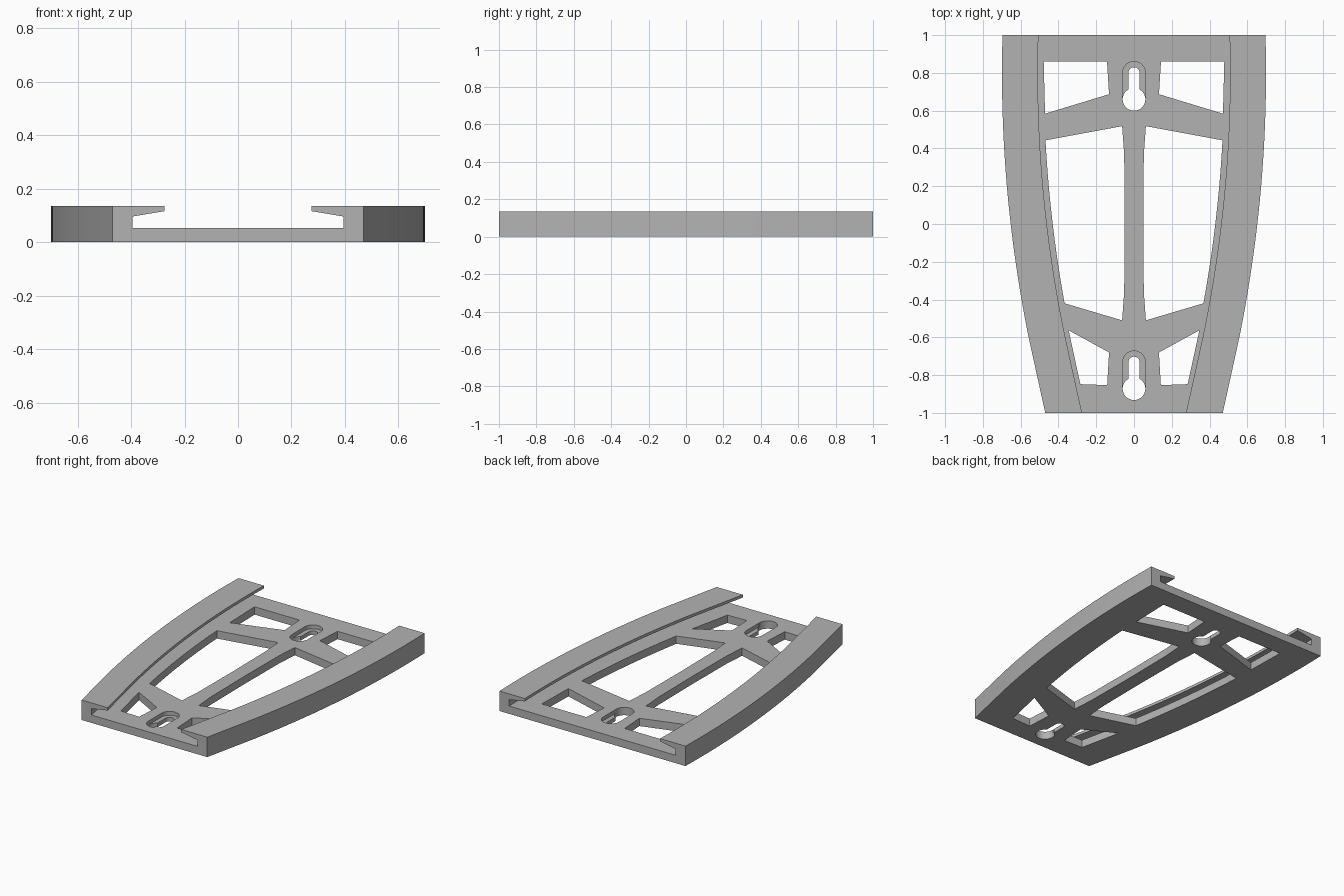
import bpy, bmesh, math

if "Cube" in bpy.data.objects:
    bpy.data.objects.remove(bpy.data.objects["Cube"])

HEIGHT, PLATE = 0.135, 0.053

grey = bpy.data.materials.new("plain_grey")
grey.use_nodes = True
grey.diffuse_color = (0.45, 0.45, 0.45, 1)
grey.node_tree.nodes["Principled BSDF"].inputs["Base Color"].default_value = (0.45, 0.45, 0.45, 1)


def half_width(y):
    """Outer edge: straight taper at the front, shallow arc behind it."""
    arc = lambda v: 0.699 - 0.072 * (v - 0.8) ** 2
    if y >= -0.6:
        return arc(y)
    return 0.47 + (arc(-0.6) - 0.47) * (y + 1) / 0.4


def inset(y, d):
    """Edge moved inwards by d, measured square to the curve."""
    slope = (half_width(y + 0.01) - half_width(y - 0.01)) / 0.02
    return half_width(y) - d * math.hypot(1, slope)


def make_object(name, rings):
    """Closed solid through a row of matching outlines."""
    bm = bmesh.new()
    loops = [[bm.verts.new(p) for p in ring] for ring in rings]
    for a, b in zip(loops, loops[1:]):
        for i in range(len(a)):
            j = (i + 1) % len(a)
            bm.faces.new((a[i], a[j], b[j], b[i]))
    bm.faces.new(loops[0])
    bm.faces.new(loops[-1])
    bmesh.ops.recalc_face_normals(bm, faces=bm.faces)
    mesh = bpy.data.meshes.new(name)
    bm.to_mesh(mesh)
    bm.free()
    mesh.materials.append(grey)
    obj = bpy.data.objects.new(name, mesh)
    bpy.context.collection.objects.link(obj)
    return obj


def section(y):
    """Plate with a wall and an overhanging lip on both sides."""
    lip, wall = inset(y, 0.19), inset(y, 0.073)
    side = [(half_width(y), 0), (half_width(y), HEIGHT), (lip, HEIGHT),
            (lip, 0.116), (wall, 0.096), (wall, PLATE)]
    return [(x, y, z) for x, z in side] + [(-x, y, z) for x, z in reversed(side)]


def arc(cx, cy, r, start, end, n):
    angles = [math.radians(start + (end - start) * i / n) for i in range(n + 1)]
    return [(cx + r * math.cos(a), cy + r * math.sin(a)) for a in angles]


# Plate and both rails in one solid
stations = [-1, -0.6] + [-0.6 + 1.6 * i / 20 for i in range(1, 21)]
bracket = make_object("wall_bracket", [section(y) for y in stations])


def cut(outline, low=-0.1):
    tool = make_object("cutter", [[(x, y, z) for x, y in outline] for z in (low, 0.09)])
    tool.hide_render = True
    mod = bracket.modifiers.new("cut", 'BOOLEAN')
    mod.operation, mod.solver, mod.object = 'DIFFERENCE', 'EXACT', tool
    bpy.context.view_layer.objects.active = bracket
    bpy.ops.object.modifier_apply(modifier=mod.name)
    bpy.data.objects.remove(tool)


# Openings, the same on both sides
outer_edge = [(inset(y, 0.221), y) for y in [0.443 - 0.863 * i / 10 for i in range(11)]]
long_opening = [(0.063, 0.518)] + outer_edge + [
    (0.063, -0.51), (0.052, -0.36), (0.049, 0), (0.052, 0.37)]
back_opening = [(0.143, 0.86), (0.478, 0.86), (0.471, 0.584), (0.132, 0.687)]
front_opening = [(0.132, -0.68), (0.346, -0.563), (0.284, -0.848), (0.142, -0.853)]
for side in (1, -1):
    for outline in (long_opening, back_opening, front_opening):
        cut([(x * side, y) for x, y in outline])

# Keyholes with a shallow recess round the slot
for y in (0.66, -0.872):
    cut(arc(0, y + 0.14, 0.06, 0, 180, 16) + [(-0.06, y + 0.01), (0.06, y + 0.01)], 0.027)
    cut(arc(0, y, 0.06, 120, 420, 28) + arc(0, y + 0.14, 0.03, 0, 180, 12))

bpy.ops.object.select_all(action='DESELECT')
bracket.select_set(True)
bpy.context.view_layer.objects.active = bracket
bpy.ops.object.shade_smooth_by_angle(angle=math.radians(20))
